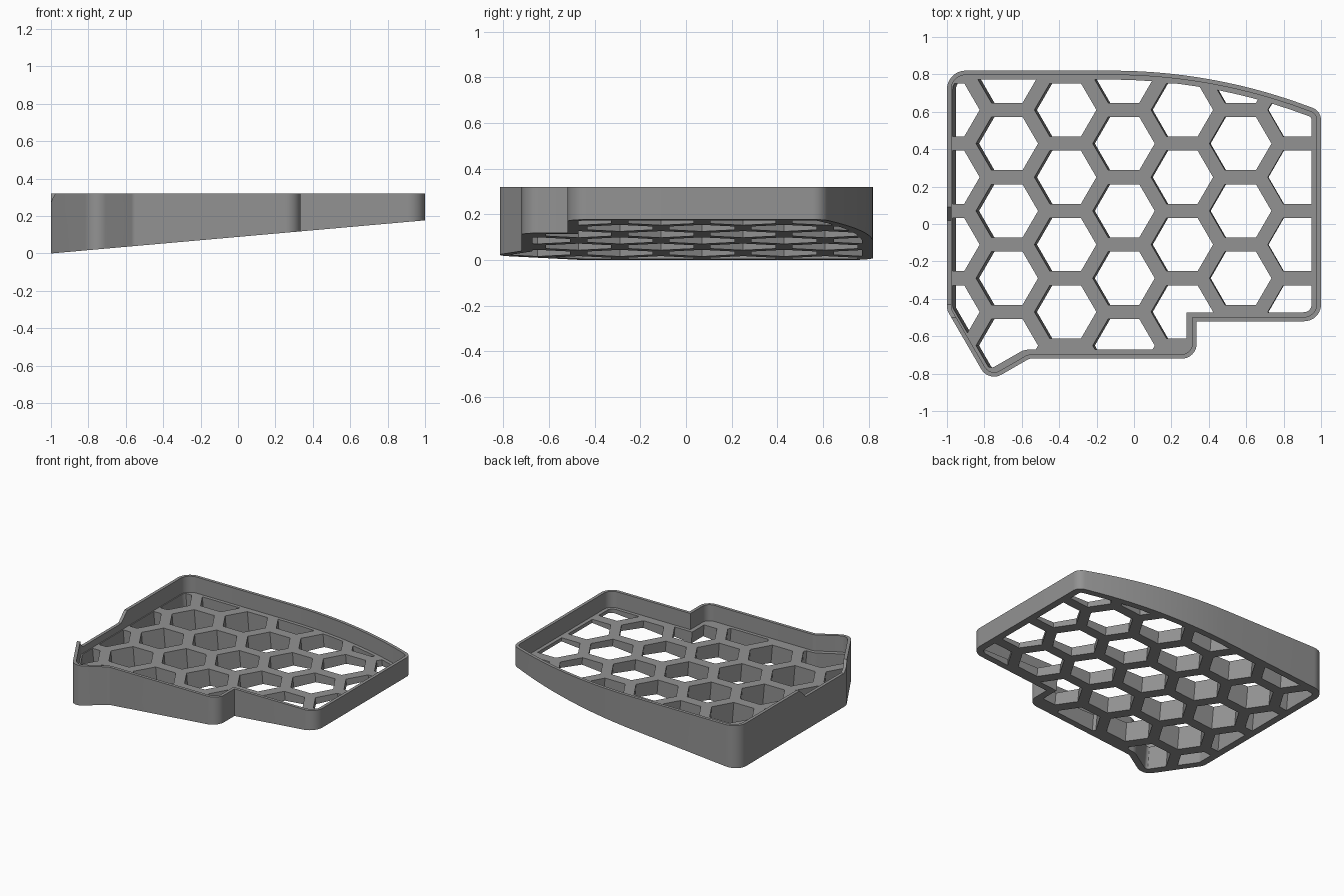
import bpy, bmesh, math
from mathutils import Vector

if "Cube" in bpy.data.objects:
    bpy.data.objects.remove(bpy.data.objects["Cube"])

SLOPE = 0.0885     # underside rises towards +x
FLOOR = 0.20       # flat top of the honeycomb floor
TOP = 0.32         # rim height

mat = bpy.data.materials.new("grey plastic")
mat.diffuse_color = (0.29, 0.29, 0.29, 1)
mat.use_nodes = True
mat.node_tree.nodes["Principled BSDF"].inputs["Base Color"].default_value = mat.diffuse_color


def bottom(x):
    return (x + 1) * SLOPE


def fillet(points, segs=10):
    """Round polygon corners; each point is (x, y, radius)."""
    out = []
    n = len(points)
    for i, (x, y, r) in enumerate(points):
        p = Vector((x, y))
        if r == 0:
            out.append(p)
            continue
        a = (Vector(points[i - 1][:2]) - p).normalized()
        b = (Vector(points[(i + 1) % n][:2]) - p).normalized()
        half = a.angle(b) / 2
        c = p + (a + b).normalized() * r / math.sin(half)
        s = p + a * r / math.tan(half) - c
        e = p + b * r / math.tan(half) - c
        w = s.angle(e)
        for k in range(segs + 1):
            t = k / segs
            out.append(c + (s * math.sin((1 - t) * w) + e * math.sin(t * w)) / math.sin(w))
    return out


def inset(pts, d):
    """Mitred inward offset of a counter-clockwise polygon."""
    out = []
    for i, p in enumerate(pts):
        a = (p - pts[i - 1]).normalized()
        b = (pts[(i + 1) % len(pts)] - p).normalized()
        na, nb = Vector((-a.y, a.x)), Vector((-b.y, b.x))
        out.append(p + (na + nb) * d / (1 + na.dot(nb)))
    return out


def clip(poly, convex):
    """Part of poly inside a counter-clockwise convex polygon."""
    for i, q in enumerate(convex):
        d = convex[(i + 1) % len(convex)] - q
        side = [d.x * (p.y - q.y) - d.y * (p.x - q.x) for p in poly]
        out = []
        for k, p in enumerate(poly):
            if (side[k - 1] > 0) != (side[k] > 0):
                out.append(poly[k - 1].lerp(p, side[k - 1] / (side[k - 1] - side[k])))
            if side[k] > 0:
                out.append(p)
        poly = out
    return [p for k, p in enumerate(poly) if (p - poly[k - 1]).length > 1e-4]


def prism(name, polys, low, high):
    """Solid between two rings; low and high map a 2D point to 3D."""
    bm = bmesh.new()
    for pts in polys:
        lo = [bm.verts.new(low(p)) for p in pts]
        hi = [bm.verts.new(high(p)) for p in pts]
        n = len(pts)
        bm.faces.new(lo[::-1])
        bm.faces.new(hi)
        for i in range(n):
            j = (i + 1) % n
            bm.faces.new((lo[i], lo[j], hi[j], hi[i]))
    bmesh.ops.recalc_face_normals(bm, faces=bm.faces)
    me = bpy.data.meshes.new(name)
    bm.to_mesh(me)
    bm.free()
    me.materials.append(mat)
    ob = bpy.data.objects.new(name, me)
    bpy.context.collection.objects.link(ob)
    return ob


def cut(ob, cutter):
    m = ob.modifiers.new("cut", 'BOOLEAN')
    m.operation, m.object, m.solver = 'DIFFERENCE', cutter, 'EXACT'
    bpy.context.view_layer.objects.active = ob
    bpy.ops.object.modifier_apply(modifier=m.name)
    bpy.data.objects.remove(cutter)


# Outline, counter-clockwise, with a bowed back edge
R = 3.0
arc = []
for k in range(14, -1, -1):
    x = -0.12 + 1.05 * k / 14
    arc.append((x, 0.82 - R + math.sqrt(R * R - (x + 0.12) ** 2), 0))
corners = [(-1, 0.82, 0.1), (-1, -0.46, 0.08), (-0.777, -0.845, 0.08),
           (-0.56, -0.72, 0.04), (0.335, -0.72, 0.08), (0.335, -0.52, 0),
           (1, -0.52, 0.09), (1, 0.605, 0.07)]
outline = fillet(corners + arc)

# Tray body with wedge-shaped underside
tray = prism("honeycomb_tray", [outline],
             lambda p: (p.x, p.y, bottom(p.x)), lambda p: (p.x, p.y, TOP))

# Recess above the floor
cut(tray, prism("recess_cutter", [inset(outline, 0.023)],
                lambda p: (p.x, p.y, FLOOR), lambda p: (p.x, p.y, 0.6)))

# Hexagonal holes, square to the sloped underside, trimmed by the border
field = inset(outline, 0.048)
holes = []
for c in range(-3, 4):
    for r in range(-3, 4):
        cx = -0.055 + c * 0.312
        cx += SLOPE * (FLOOR - bottom(cx))
        cy = 0.07 + (r + 0.5 * (c % 2)) * 0.36
        cell = [Vector((cx + 0.1645 * math.cos(k * math.pi / 3),
                        cy + 0.1645 * math.sin(k * math.pi / 3))) for k in range(6)]
        shape = clip(field, cell)
        if len(shape) > 2:
            holes.append(shape)


def lean(z):
    return lambda p: (p.x - SLOPE * (z - bottom(p.x)), p.y, z)


cut(tray, prism("hole_cutter", holes, lean(-0.05), lean(0.23)))

# Lowered section of the left rim with sloping ends
side = [Vector(p) for p in ((-0.43, 0.25), (0.02, 0.25), (0.12, 0.35), (-0.53, 0.35))]
cut(tray, prism("rim_dip_cutter", [side],
                lambda p: (-1.1, p.x, p.y), lambda p: (-0.93, p.x, p.y)))

bpy.ops.object.select_all(action='DESELECT')
tray.select_set(True)
bpy.context.view_layer.objects.active = tray
bpy.ops.object.shade_smooth_by_angle(angle=math.radians(30))
